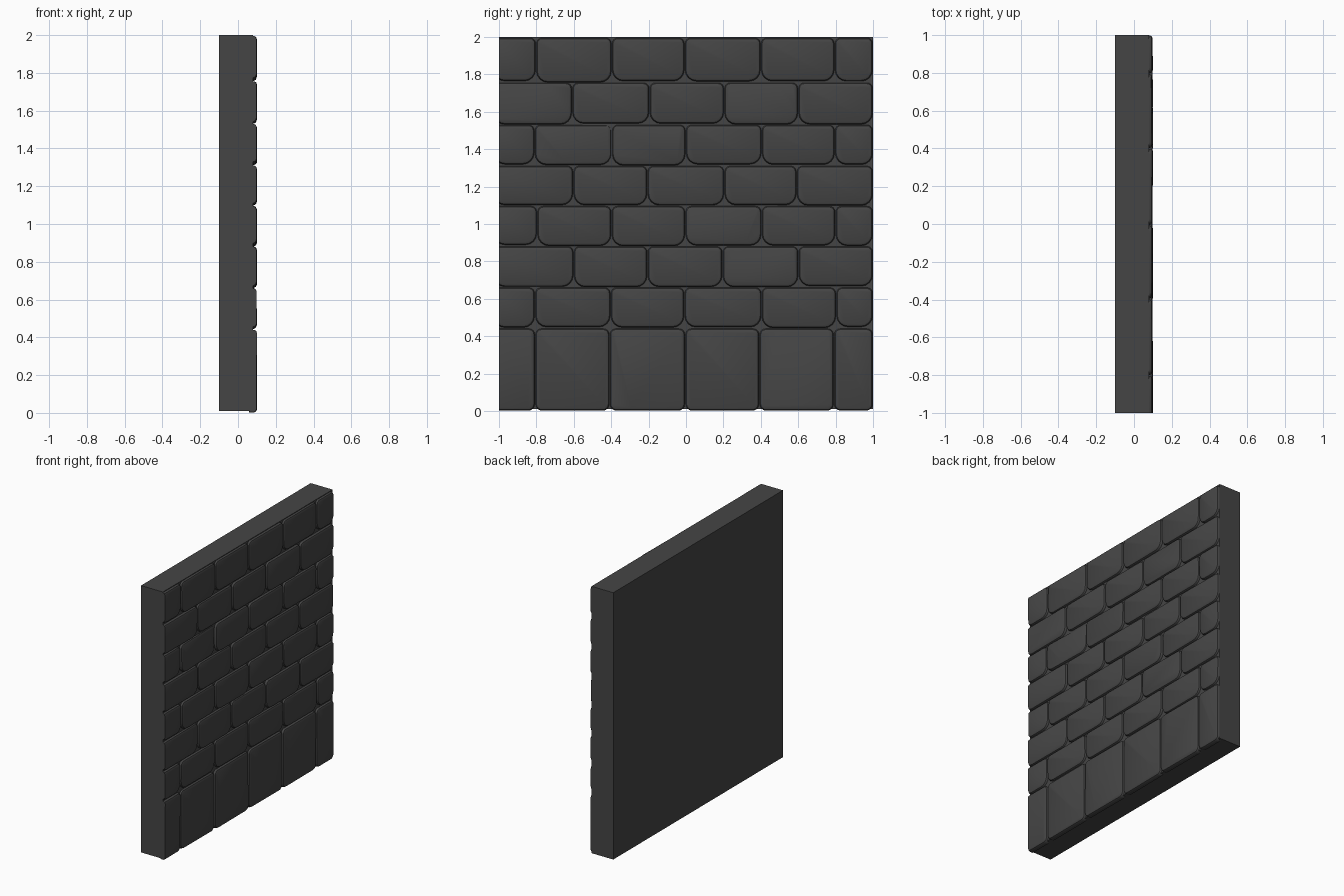
import bpy, bmesh, math, random
from mathutils import Matrix, Vector

if "Cube" in bpy.data.objects:
    bpy.data.objects.remove(bpy.data.objects["Cube"])

random.seed(4)
stone = bpy.data.materials.new("dark_stone")
stone.diffuse_color = (0.06, 0.06, 0.06, 1)
stone.use_nodes = True
stone.node_tree.nodes["Principled BSDF"].inputs["Base Color"].default_value = stone.diffuse_color


def finish(name, bm):
    bmesh.ops.recalc_face_normals(bm, faces=bm.faces)
    mesh = bpy.data.meshes.new(name)
    bm.to_mesh(mesh)
    bm.free()
    mesh.materials.append(stone)
    obj = bpy.data.objects.new(name, mesh)
    bpy.context.collection.objects.link(obj)
    return obj


def outline(y0, y1, z0, z1, radii, inset):
    """Rounded rectangle; radii run bottom left, bottom right, top right, top left."""
    pts = []
    corners = [(y0, z0, 1, 1, 180), (y1, z0, -1, 1, 270),
               (y1, z1, -1, -1, 0), (y0, z1, 1, -1, 90)]
    for (y, z, sy, sz, start), r in zip(corners, radii):
        cy, cz = y + sy * r, z + sz * r
        for k in range(5):
            a = math.radians(start + k * 22.5)
            pts.append((cy + (r - inset) * math.cos(a),
                        cz + (r - inset) * math.sin(a)))
    return pts


def brick(name, y0, y1, z0, z1, radii, tilt=None):
    bm = bmesh.new()
    # back ring, outer rim, rounded shoulder, front face
    rings = []
    for x, inset in ((0.06, 0), (0.082, 0), (0.092, 0.005), (0.097, 0.016)):
        rings.append([bm.verts.new((x, y, z)) for y, z in
                      outline(y0, y1, z0, z1, radii, inset)])
    n = len(rings[0])
    for a, b in zip(rings, rings[1:]):
        for i in range(n):
            j = (i + 1) % n
            bm.faces.new((a[i], a[j], b[j], b[i]))
    bm.faces.new(rings[-1])
    bm.faces.new(rings[0][::-1])
    # slight hand-laid unevenness
    ty, tz, push = tilt or (random.uniform(-.008, .008), random.uniform(-.008, .008),
                            random.uniform(-.001, .002))
    c = Vector((0.09, (y0 + y1) / 2, (z0 + z1) / 2))
    m = (Matrix.Translation(c + Vector((push, 0, 0))) @ Matrix.Rotation(ty, 4, 'Y')
         @ Matrix.Rotation(tz, 4, 'Z') @ Matrix.Translation(-c))
    bm.transform(m)
    # trim to the wall's outline
    for co, no in (((0, -1, 0), (0, -1, 0)), ((0, 1, 0), (0, 1, 0)),
                   ((0, 0, 0), (0, 0, -1)), ((0, 0, 2), (0, 0, 1)), ((0.1, 0, 0), (1, 0, 0))):
        geom = bm.verts[:] + bm.edges[:] + bm.faces[:]
        res = bmesh.ops.bisect_plane(bm, geom=geom, plane_co=co, plane_no=no, clear_outer=True)
        cut = [e for e in res['geom_cut'] if isinstance(e, bmesh.types.BMEdge)]
        if cut:
            bmesh.ops.holes_fill(bm, edges=[e for e in cut if e.is_boundary], sides=0)
    return finish(name, bm)


# wall core
bm = bmesh.new()
bmesh.ops.create_cube(bm, size=1, matrix=Matrix.Translation((-0.01, 0, 1.005))
                      @ Matrix.Diagonal((0.18, 2, 1.99, 1)))
finish("wall_core", bm)

# courses: a tall base course, then seven running-bond courses
levels = [0, 0.445, 0.665, 0.885, 1.10, 1.315, 1.535, 1.76, 2.0]
odd, even = [-0.8, -0.4, 0, 0.4, 0.8], [-0.6, -0.2, 0.2, 0.6]
for row in range(8):
    joints = even if row in (2, 4, 6) else odd
    joints = [j + random.uniform(-0.01, 0.005) for j in joints]
    edges = [-1.03] + joints + [1.0]
    for i, (a, b) in enumerate(zip(edges, edges[1:])):
        r = 0.035 if row == 0 else 0.06
        s = random.uniform(-0.005, 0.003)
        z0 = levels[row] + 0.002 + (s if row else 0)
        z1 = levels[row + 1] - 0.005
        tilt = None
        if row == 5 and i == 1:  # one loose brick leaning in at its lower right corner
            tilt = (-0.03, 0.03, -0.001)
        brick(f"brick_{row}_{i}", a + 0.002, b - 0.002, z0, z1,
              (r, r, 0.03, 0.03), tilt)

for o in bpy.data.objects:
    o.select_set(True)
bpy.context.view_layer.objects.active = bpy.data.objects["wall_core"]
bpy.ops.object.shade_smooth_by_angle(angle=math.radians(35))
